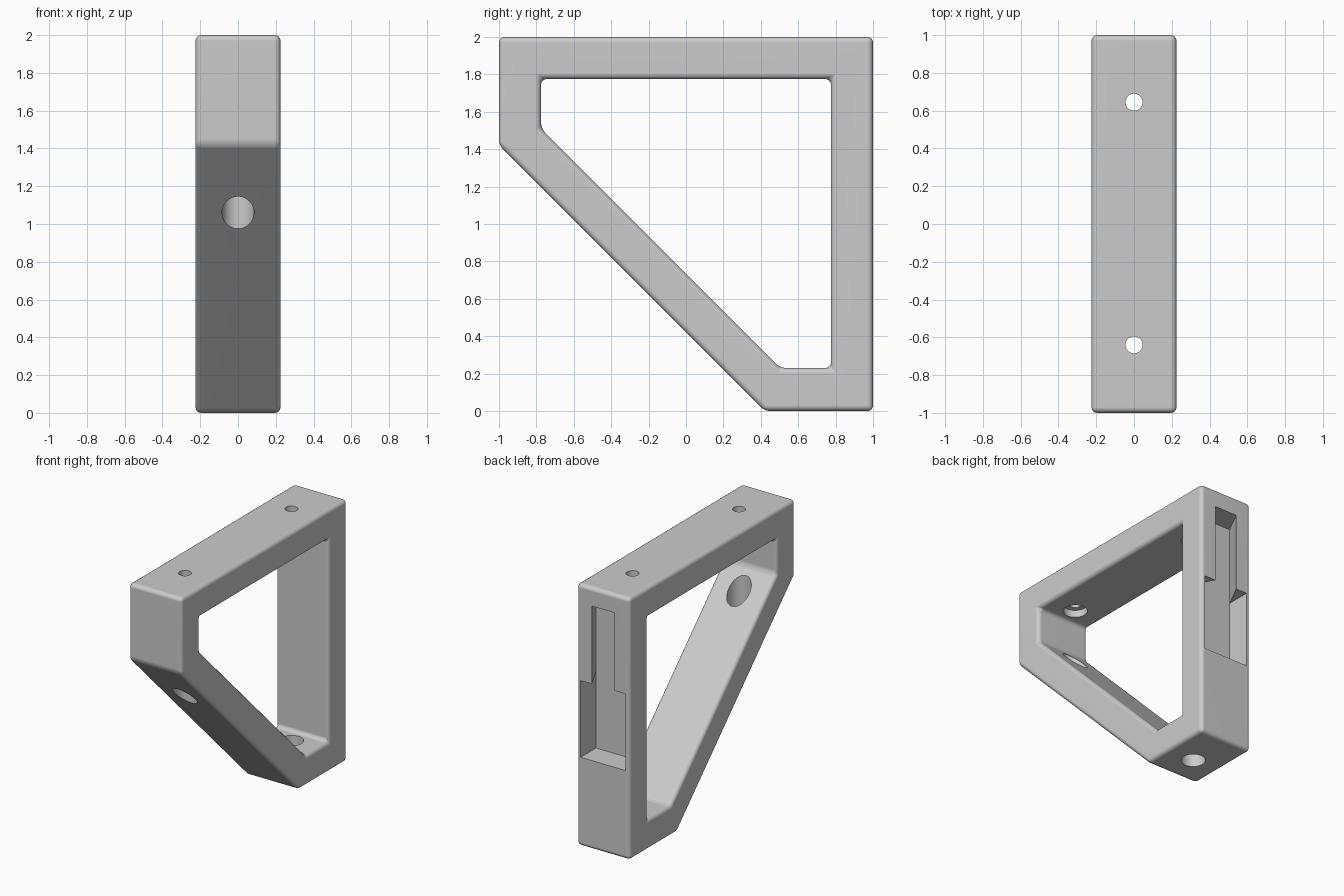
import bpy
import bmesh
import math
from mathutils import Matrix

cube = bpy.data.objects.get("Cube")
if cube:
    bpy.data.objects.remove(cube, do_unlink=True)

HALF_WIDTH = 0.225
HOLE_Y = (-0.64, 0.645)

grey = bpy.data.materials.new("plain grey")
grey.use_nodes = True
COLOUR = (0.6, 0.6, 0.6, 1)
grey.diffuse_color = COLOUR
grey.node_tree.nodes["Principled BSDF"].inputs["Base Color"].default_value = COLOUR


def make_object(name, bm):
    bmesh.ops.recalc_face_normals(bm, faces=bm.faces[:])
    mesh = bpy.data.meshes.new(name)
    bm.to_mesh(mesh)
    bm.free()
    mesh.materials.append(grey)
    obj = bpy.data.objects.new(name, mesh)
    bpy.context.collection.objects.link(obj)
    return obj


def loft(bm, lower, upper):
    """Closed solid between two matching point loops."""
    a = [bm.verts.new(p) for p in lower]
    b = [bm.verts.new(p) for p in upper]
    bm.faces.new(a)
    bm.faces.new(b)
    n = len(a)
    for i in range(n):
        j = (i + 1) % n
        bm.faces.new((a[i], a[j], b[j], b[i]))


def cylinder(bm, y, z0, z1, radius):
    bmesh.ops.create_cone(
        bm, cap_ends=True, segments=48, radius1=radius, radius2=radius,
        depth=z1 - z0, matrix=Matrix.Translation((0, y, (z0 + z1) / 2)))


# Frame: a five-sided ring given width across x
outer = [(-1, 2), (1, 2), (1, 0), (0.42, 0), (-1, 1.42)]
inner = [(-0.775, 1.775), (0.775, 1.775), (0.775, 0.23), (0.505, 0.23), (-0.775, 1.51)]
bm = bmesh.new()
rings = [[bm.verts.new((x, y, z)) for y, z in loop]
         for loop in (outer, inner) for x in (-HALF_WIDTH, HALF_WIDTH)]
out_r, out_l, in_r, in_l = rings
for i in range(len(outer)):
    j = (i + 1) % len(outer)
    for p, q in ((out_r, out_l), (out_l, in_l), (in_l, in_r), (in_r, out_r)):
        bm.faces.new((p[i], p[j], q[j], q[i]))
frame = make_object("bracket_frame", bm)
bevel = frame.modifiers.new("rounded_edges", 'BEVEL')
bevel.width = 0.03
bevel.segments = 4
bevel.limit_method = 'ANGLE'
bevel.angle_limit = math.radians(30)

cutters = []

# Screw holes with wider tool access running straight below them
for name, radius, z0, z1 in (("access_hole_cutter", 0.085, -0.1, 1.83),
                             ("screw_hole_cutter", 0.045, 1.7, 2.1)):
    bm = bmesh.new()
    for y in HOLE_Y:
        cylinder(bm, y, z0, z1, radius)
    cutters.append(make_object(name, bm))

# Hanging slot: dovetail channel above a wide entry pocket
NARROW, WIDE, DEEP = 0.095, 0.19, 0.185
SHOULDER = 1.265
OVER = 0.05


def slot(name, mouth, z0, z1):
    slope = (WIDE - mouth) / DEEP
    lip = mouth - slope * OVER
    section = [(-lip, 1 + OVER), (lip, 1 + OVER), (WIDE, 1 - DEEP), (-WIDE, 1 - DEEP)]
    bm = bmesh.new()
    loft(bm, [(x, y, z0) for x, y in section], [(x, y, z1) for x, y in section])
    cutters.append(make_object(name, bm))


slot("entry_pocket_cutter", WIDE, 0.68, SHOULDER)
slot("dovetail_cutter", NARROW, SHOULDER - 0.1, 1.86)

for cutter in cutters:
    cutter.hide_render = True
    cutter.hide_viewport = True
    cut = frame.modifiers.new(cutter.name, 'BOOLEAN')
    cut.operation = 'DIFFERENCE'
    cut.solver = 'EXACT'
    cut.object = cutter

# Apply the cuts, then smooth only the rounded edges and holes
bpy.ops.object.select_all(action='DESELECT')
frame.select_set(True)
bpy.context.view_layer.objects.active = frame
for mod in list(frame.modifiers):
    bpy.ops.object.modifier_apply(modifier=mod.name)
for cutter in cutters:
    bpy.data.objects.remove(cutter, do_unlink=True)
bpy.ops.object.shade_smooth_by_angle(angle=math.radians(28))
normals = frame.modifiers.new("flat_sides", 'WEIGHTED_NORMAL')
normals.keep_sharp = True
